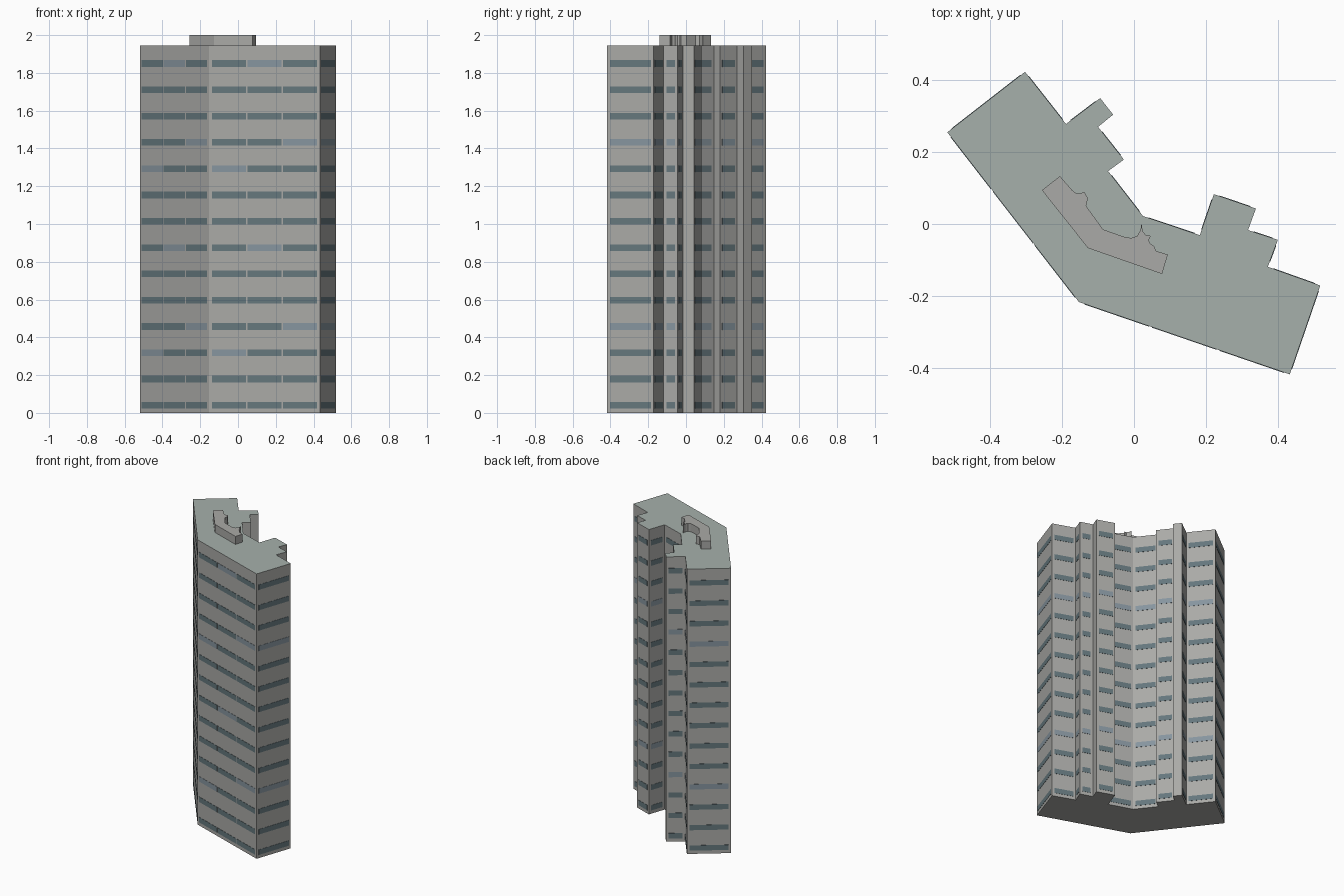
import bpy, bmesh
from mathutils import Vector, Matrix

if "Cube" in bpy.data.objects:
    bpy.data.objects.remove(bpy.data.objects["Cube"])

ROOF_Z, TOP_Z = 1.945, 2.0
FLOORS, FLOOR_H = 14, 0.1392


def material(name, rgb):
    m = bpy.data.materials.new(name)
    m.diffuse_color = (*rgb, 1)
    m.use_nodes = True
    m.node_tree.nodes["Principled BSDF"].inputs["Base Color"].default_value = m.diffuse_color
    return m


concrete = material("concrete", (0.40, 0.40, 0.385))
roofing = material("roofing", (0.38, 0.435, 0.41))
glass = material("glass", (0.13, 0.185, 0.205))
pale_glass = material("pale_glass", (0.24, 0.30, 0.345))


def finish(name, bm, mats):
    mesh = bpy.data.meshes.new(name)
    bm.to_mesh(mesh)
    bm.free()
    for m in mats:
        mesh.materials.append(m)
    ob = bpy.data.objects.new(name, mesh)
    bpy.context.collection.objects.link(ob)
    return ob


def prism(name, outline, z0, z1, mats):
    """Extrude an outline; the top face takes the last material."""
    bm = bmesh.new()
    base = bm.faces.new([bm.verts.new((x, y, z0)) for x, y in outline])
    ext = bmesh.ops.extrude_face_region(bm, geom=[base], use_keep_orig=True)
    bmesh.ops.translate(bm, vec=(0, 0, z1 - z0),
                        verts=[v for v in ext["geom"] if isinstance(v, bmesh.types.BMVert)])
    bmesh.ops.recalc_face_normals(bm, faces=bm.faces)
    for f in bm.faces:
        if f.normal.z > 0.9:
            f.material_index = len(mats) - 1
    return finish(name, bm, mats)


# Tower: bent slab with stepped bays at the back (outline counter-clockwise)
footprint = [
    (-0.519, 0.255), (-0.153, -0.217), (0.433, -0.418), (0.518, -0.171),
    (0.372, -0.119), (0.400, -0.044), (0.317, -0.017), (0.339, 0.043),
    (0.222, 0.083), (0.183, -0.031), (0.025, 0.022), (-0.072, 0.147),
    (-0.028, 0.179), (-0.100, 0.270), (-0.058, 0.304), (-0.094, 0.350),
    (-0.189, 0.278), (-0.303, 0.423)]
prism("tower", footprint, 0, ROOF_Z, [concrete, roofing])

# Rooftop plant room with scalloped inner side
plant = [
    (-0.256, 0.094), (-0.128, -0.067), (0.078, -0.139), (0.094, -0.085),
    (0.061, -0.075), (0.056, -0.062), (0.044, -0.053), (0.041, -0.045),
    (0.047, -0.033), (0.033, -0.031), (0.024, -0.020), (0.021, 0.003),
    (0.018, -0.018), (0.008, -0.034), (-0.008, -0.039), (-0.030, -0.035),
    (-0.086, -0.015), (-0.133, 0.050), (-0.128, 0.072), (-0.139, 0.090),
    (-0.148, 0.085), (-0.160, 0.085), (-0.172, 0.094), (-0.206, 0.133)]
prism("plant_room", plant, ROOF_Z, TOP_Z, [concrete])

# Window strips: one per floor and bay on every wall long enough
MARGIN, GAP, PANE_H, PROUD = 0.016, 0.008, 0.035, 0.003
bm = bmesh.new()
for k, p in enumerate(footprint):
    a, b = Vector((*p, 0)), Vector((*footprint[(k + 1) % len(footprint)], 0))
    length = (b - a).length
    if length < 0.07:
        continue
    along = (b - a).normalized()
    outward = along.cross(Vector((0, 0, 1)))
    bays = max(1, round(length / 0.2))
    width = (length - 2 * MARGIN - (bays - 1) * GAP) / bays
    axes = Matrix((along, outward, (0, 0, 1))).transposed().to_4x4()
    for i in range(FLOORS):
        for j in range(bays):
            c = a + along * (MARGIN + width / 2 + j * (width + GAP))
            c.z = 0.04 + i * FLOOR_H
            size = Matrix.Diagonal((width, PROUD, PANE_H, 1))
            pane = bmesh.ops.create_cube(bm, size=1, matrix=Matrix.Translation(c) @ axes @ size)
            pale = i % 7 == (3 if bays == 1 else (2 + 4 * j) % 7)
            for f in {f for v in pane["verts"] for f in v.link_faces}:
                f.material_index = int(pale)
bmesh.ops.recalc_face_normals(bm, faces=bm.faces)
finish("windows", bm, [glass, pale_glass])
